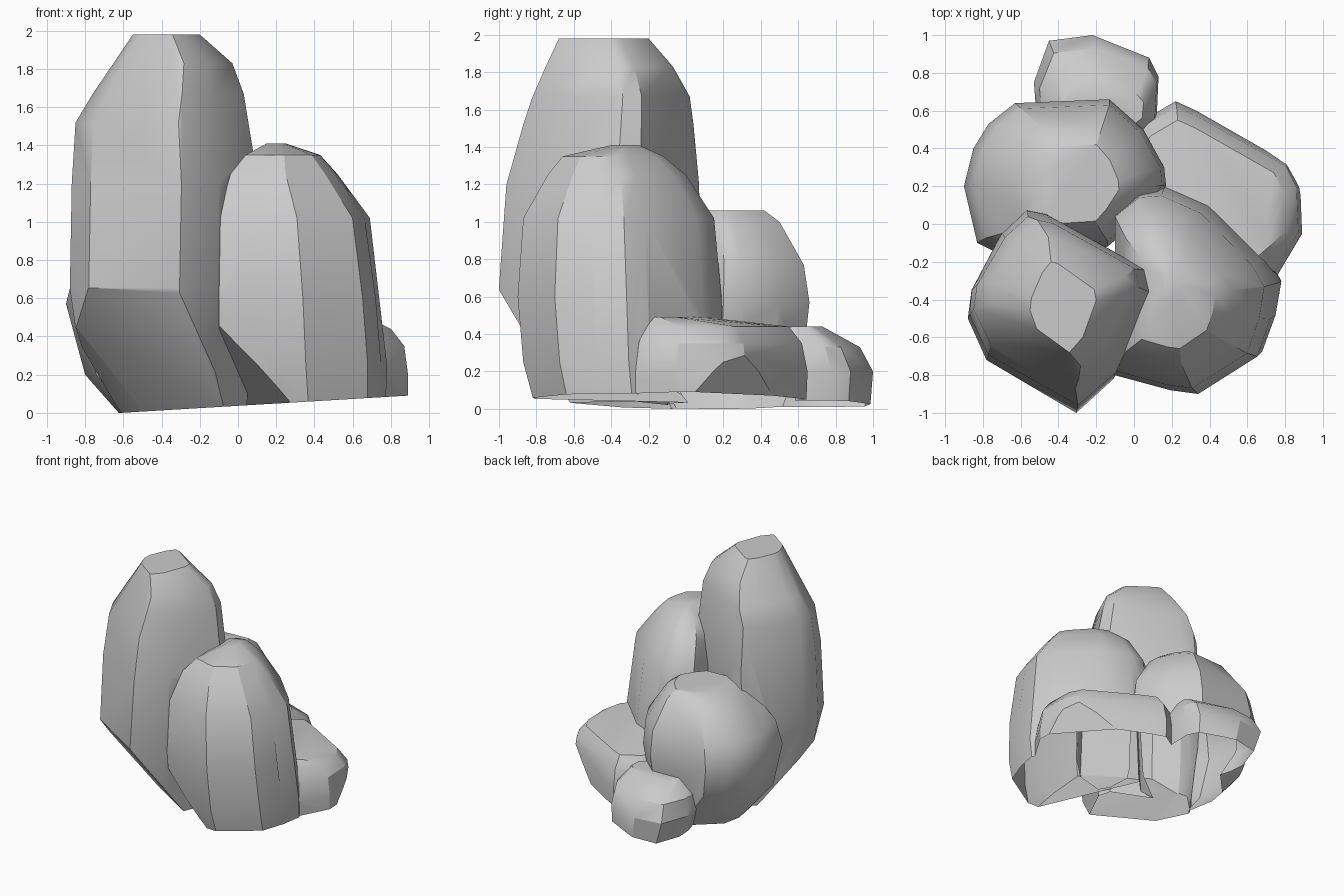
import bpy
import bmesh
import math
from mathutils import Vector

default_cube = bpy.data.objects.get("Cube")
if default_cube:
    bpy.data.objects.remove(default_cube, do_unlink=True)

# Single stone colour
stone = bpy.data.materials.new("light grey stone")
stone.use_nodes = True
stone_colour = (.6, .6, .6, 1)
stone.diffuse_color = stone_colour
stone.node_tree.nodes["Principled BSDF"].inputs["Base Color"].default_value = stone_colour

# Slightly tilted plane on which the merged shell is sliced open
GROUND_POINT = (0, 0, .037)
GROUND_NORMAL = (.06, 0, -1)


def remap(value, low, high, new_low, new_high):
    """Move a value from one range to another."""
    return new_low + (value - low) / (high - low) * (new_high - new_low)


def slice_away(mesh, point, normal):
    """Remove everything on the normal side of a plane."""
    geometry = mesh.verts[:] + mesh.edges[:] + mesh.faces[:]
    bmesh.ops.bisect_plane(mesh, geom=geometry, plane_co=Vector(point),
                           plane_no=Vector(normal).normalized(), clear_outer=True)


def boulder(name, outline, levels, cuts=()):
    """Stack the plan outline, fitted to each level's bounds, wrap it and chisel it.

    Each level is height, then the x range, then the y range.
    """
    xs, ys = zip(*outline)
    mesh = bmesh.new()
    for height, left, right, front, back in levels:
        for x, y in outline:
            mesh.verts.new((remap(x, min(xs), max(xs), left, right),
                            remap(y, min(ys), max(ys), front, back), height))
    bmesh.ops.convex_hull(mesh, input=mesh.verts[:])
    loose = [vert for vert in mesh.verts if not vert.link_faces]
    bmesh.ops.delete(mesh, geom=loose, context='VERTS')

    # Chiselled facets
    for point, normal in cuts:
        slice_away(mesh, point, normal)
        open_edges = [edge for edge in mesh.edges if edge.is_boundary]
        bmesh.ops.holes_fill(mesh, edges=open_edges, sides=0)
    bmesh.ops.recalc_face_normals(mesh, faces=mesh.faces[:])

    data = bpy.data.meshes.new(name)
    mesh.to_mesh(data)
    mesh.free()
    data.materials.append(stone)
    rock = bpy.data.objects.new(name, data)
    bpy.context.collection.objects.link(rock)
    return rock


# Tallest boulder, undercut at its front foot and its outer side
tall_boulder = boulder(
    "tall_boulder",
    outline=[(-.88, -.5), (-.86, -.35), (-.7, -.05), (-.57, .08), (-.47, .06),
             (.07, -.25), (.1, -.38), (-.1, -.82), (-.3, -1), (-.78, -.72)],
    levels=[(-.05, -.78, .04, -.85, 0),
            (.65, -.88, .09, -1, .08),
            (1.2, -.87, .1, -.96, .07),
            (1.52, -.85, .06, -.87, .04),
            (1.67, -.76, .03, -.82, .02),
            (1.83, -.65, -.03, -.75, -.07),
            (1.98, -.55, -.2, -.68, -.2)],
    cuts=[((-.3, -1, .63), (-.135, -.215, -.188)),
          ((-.82, -.49, .42), (-.093, -.044, -.09))],
)

# Medium boulder with a chamfered lower corner
medium_boulder = boulder(
    "medium_boulder",
    outline=[(-.1, .08), (.04, .19), (.17, .2), (.4, .1), (.7, -.2), (.77, -.32),
             (.74, -.5), (.67, -.7), (.35, -.9), (.2, -.88), (-.1, -.8)],
    levels=[(-.05, -.05, .77, -.79, .18),
            (.25, -.1, .78, -.87, .2),
            (.6, -.1, .75, -.9, .19),
            (1.02, -.1, .69, -.87, .15),
            (1.25, -.04, .52, -.74, 0),
            (1.35, .04, .43, -.66, -.12),
            (1.41, .15, .25, -.4, -.25)],
    cuts=[((-.09, -.8, .45), (-.6, -.25, -.55))],
)

# Low flat boulder with an undercut outer corner
low_boulder = boulder(
    "low_boulder",
    outline=[(-.17, .17), (.05, .55), (.22, .65), (.33, .6), (.82, .32),
             (.88, .2), (.89, -.05), (.76, -.27), (.31, -.31)],
    levels=[(-.05, -.17, .89, -.31, .64),
            (.2, -.17, .89, -.31, .65),
            (.35, -.15, .87, -.29, .62),
            (.44, -.1, .8, -.26, .55),
            (.49, 0, .7, -.22, .1)],
    cuts=[((.885, .1, .15), (.8, .6, -.5))],
)

# Rounded boulder behind the tall one, undercut at its outer back corner
back_boulder = boulder(
    "back_boulder",
    outline=[(-.9, .2), (-.85, .4), (-.77, .53), (-.63, .64), (-.13, .66),
             (.05, .5), (.16, .3), (.17, .2), (0, 0), (-.14, -.12),
             (-.73, -.15), (-.83, -.1)],
    levels=[(-.05, -.58, .05, -.1, .55),
            (.2, -.8, .1, -.15, .62),
            (.57, -.9, .17, -.15, .66),
            (.77, -.85, .15, -.12, .63),
            (1, -.62, 0, -.05, .5),
            (1.06, -.5, -.08, 0, .42)],
    cuts=[((-.72, .42, .25), (-.6, .6, -.5))],
)

# Smallest boulder at the rear
small_boulder = boulder(
    "small_boulder",
    outline=[(-.53, .75), (-.45, .97), (-.22, 1), (.08, .88), (.13, .78),
             (.12, .56), (0, .4), (-.45, .4), (-.52, .62)],
    levels=[(-.05, -.44, .12, .4, .98),
            (.2, -.53, .13, .4, 1),
            (.33, -.5, .12, .42, .93),
            (.44, -.38, .05, .5, .73)],
)

# Merge the boulders into one continuous shell
cluster = tall_boulder
cluster.name = "boulder_cluster"
bpy.ops.object.select_all(action='DESELECT')
cluster.select_set(True)
bpy.context.view_layer.objects.active = cluster
for rock in (medium_boulder, low_boulder, back_boulder, small_boulder):
    union = cluster.modifiers.new("merge", 'BOOLEAN')
    union.operation = 'UNION'
    union.solver = 'EXACT'
    union.object = rock
    bpy.ops.object.modifier_apply(modifier=union.name)
    bpy.data.objects.remove(rock, do_unlink=True)

# Open the underside and merge nearly flat neighbours into broad facets
shell = bmesh.new()
shell.from_mesh(cluster.data)
slice_away(shell, GROUND_POINT, GROUND_NORMAL)
bmesh.ops.dissolve_limit(shell, angle_limit=math.radians(4),
                         verts=shell.verts[:], edges=shell.edges[:])
shell.to_mesh(cluster.data)
shell.free()
bpy.ops.object.shade_smooth_by_angle(angle=math.radians(30))
